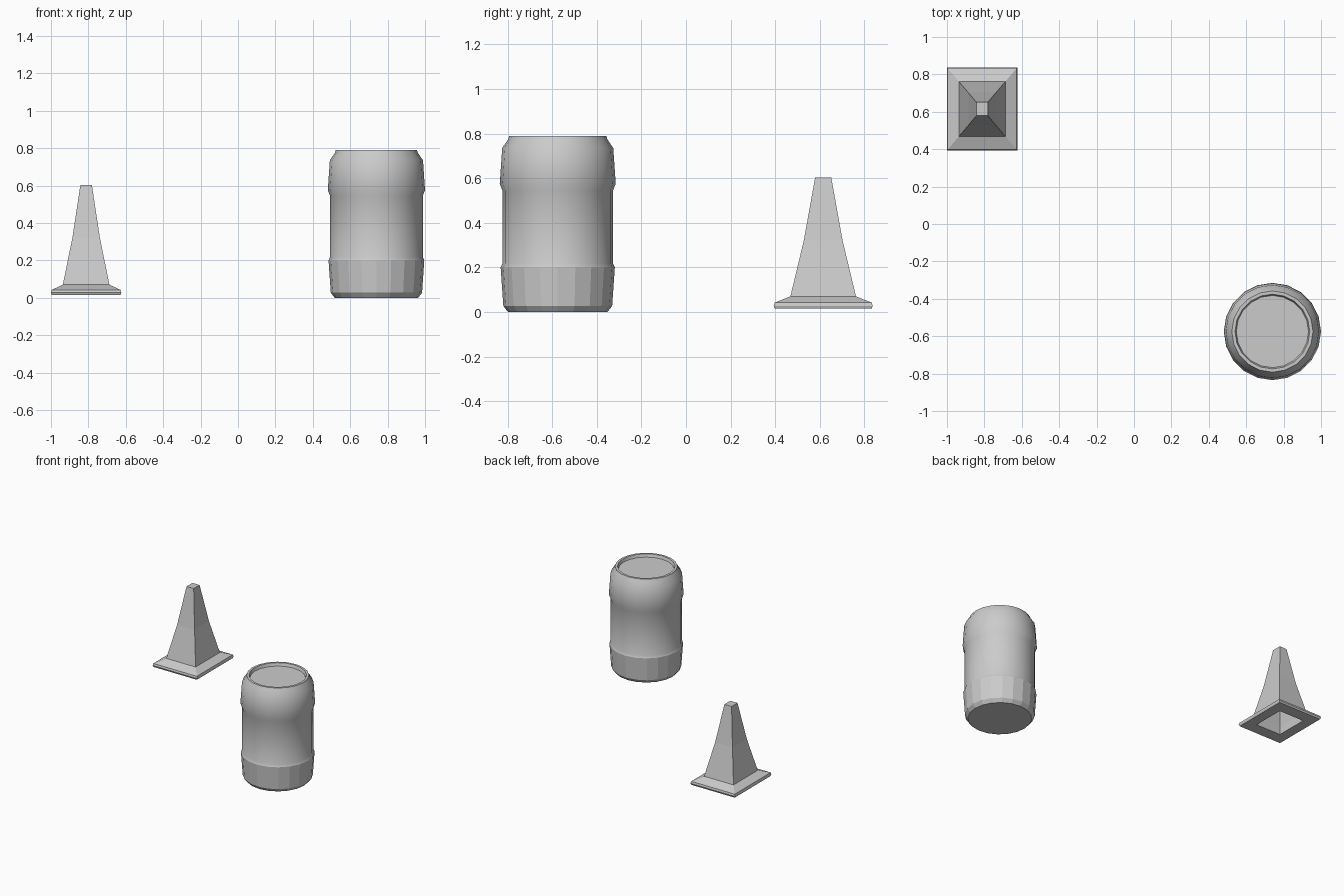
import bpy, bmesh
from math import cos, sin, pi, radians

if "Cube" in bpy.data.objects:
    bpy.data.objects.remove(bpy.data.objects["Cube"])


def lathe(name, profile, sides, centre, scale=(1, 1), turn=0.0, caps=True):
    """Sweep (radius, z) rings about a vertical axis, optionally capping both ends."""
    bm = bmesh.new()
    rings = []
    for r, z in profile:
        rings.append([bm.verts.new((r * scale[0] * cos(turn + 2 * pi * i / sides),
                                    r * scale[1] * sin(turn + 2 * pi * i / sides), z))
                      for i in range(sides)])
    for a, b in zip(rings, rings[1:]):
        for i in range(sides):
            j = (i + 1) % sides
            bm.faces.new((a[i], a[j], b[j], b[i]))
    if caps:
        bm.faces.new(rings[0][::-1])
        bm.faces.new(rings[-1])
    bmesh.ops.recalc_face_normals(bm, faces=bm.faces)
    mesh = bpy.data.meshes.new(name)
    bm.to_mesh(mesh)
    bm.free()
    obj = bpy.data.objects.new(name, mesh)
    obj.location = (centre[0], centre[1], 0)
    bpy.context.collection.objects.link(obj)
    return obj


# Barrel: two swollen bands, chamfered shoulder and recessed lid
barrel = lathe("barrel", [
    (0.223, 0.0), (0.244, 0.027), (0.256, 0.20), (0.248, 0.218),
    (0.248, 0.545), (0.260, 0.575), (0.249, 0.735), (0.222, 0.775),
    (0.217, 0.79), (0.200, 0.79), (0.193, 0.768)], 20, (0.74, -0.575))
bpy.context.view_layer.objects.active = barrel
barrel.select_set(True)
bpy.ops.object.shade_smooth_by_angle(angle=radians(30))
# The lowest band is faceted
for p in barrel.data.polygons:
    if p.center.z < 0.2:
        p.use_smooth = False

# Traffic cone: square flared base and a hollow tapering body
half = [(0.217, 0.015), (0.222, 0.027), (0.218, 0.042), (0.147, 0.070),
        (0.087, 0.32), (0.036, 0.604)]
hollow = [(0.022, 0.585), (0.073, 0.32), (0.122, 0.070), (0.125, 0.015)]
root2 = 2 ** 0.5
lathe("cone_shell", [(h * root2, z) for h, z in half], 4, (-0.812, 0.615),
      scale=(0.847, 1), turn=pi / 4, caps=True)
cone = bpy.data.objects["cone_shell"]
# Replace the underside cap with a rim and an inner cavity
bm = bmesh.new()
bm.from_mesh(cone.data)
bottom = min(bm.faces, key=lambda f: f.calc_center_median().z)
last = 0.217
for h, z in reversed(hollow):
    bottom = bmesh.ops.extrude_discrete_faces(bm, faces=[bottom])["faces"][0]
    for v in bottom.verts:
        v.co = (v.co.x * h / last, v.co.y * h / last, z)
    last = h
bm.to_mesh(cone.data)
bm.free()
